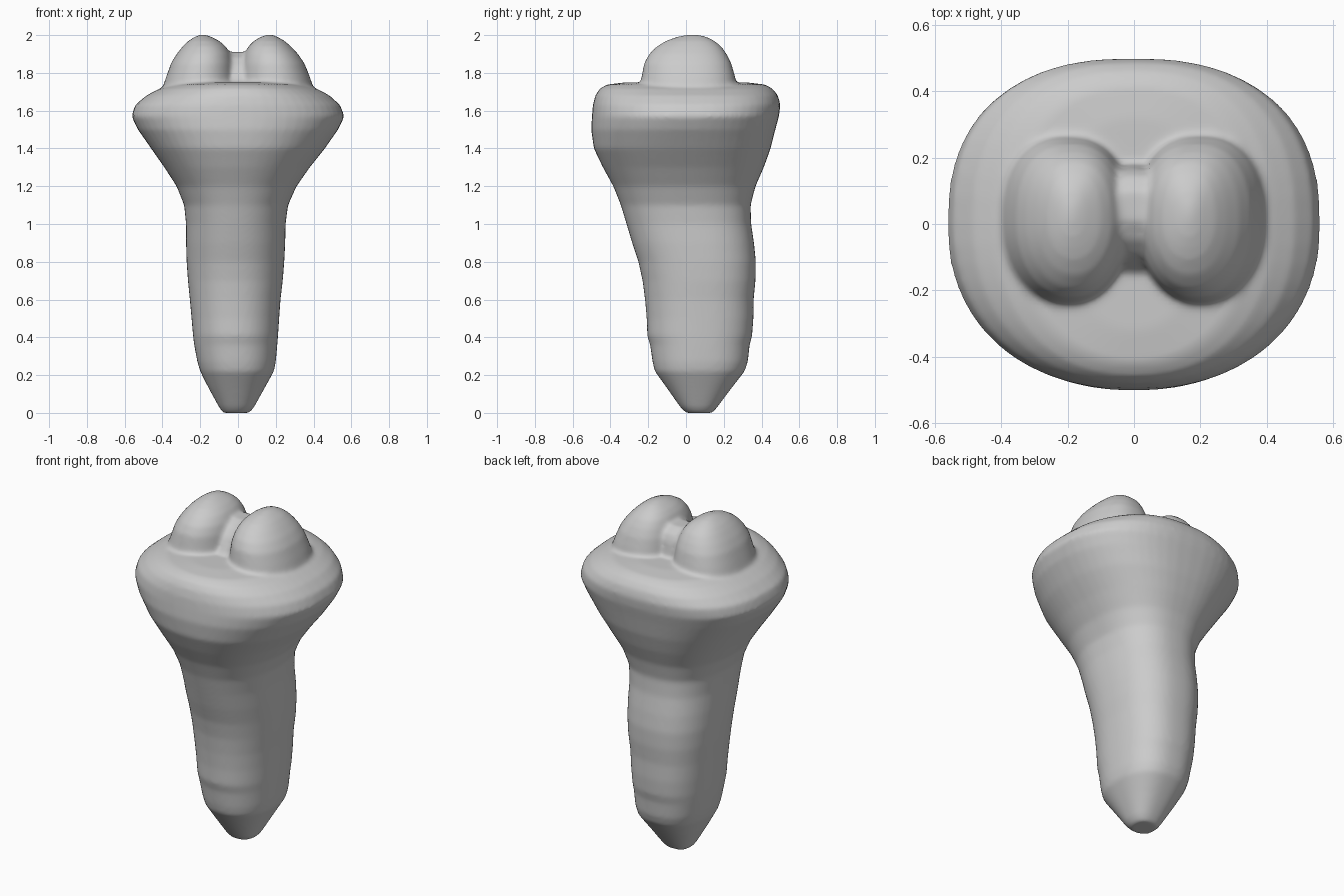
import bpy, bmesh, math

N = 56  # points per ring


def spow(v, p):
    return math.copysign(abs(v) ** p, v)


def loft(bm, rows, n_front=2.0, n_back=2.0):
    """Closed skin through superellipse rings: (z, xmin, xmax, ymin, ymax)."""
    rings = []
    for z, x0, x1, y0, y1 in rows:
        cx, rx, cy, ry = (x0 + x1) / 2, (x1 - x0) / 2, (y0 + y1) / 2, (y1 - y0) / 2
        ring = []
        for i in range(N):
            a = 2 * math.pi * i / N
            c, s = math.cos(a), math.sin(a)
            p = 2 / (n_back if s > 0 else n_front)
            ring.append(bm.verts.new((cx + rx * spow(c, p), cy + ry * spow(s, p), z)))
        rings.append(ring)
    for a, b in zip(rings, rings[1:]):
        for i in range(N):
            j = (i + 1) % N
            bm.faces.new((a[i], a[j], b[j], b[i]))
    bm.faces.new(rings[0][::-1])
    bm.faces.new(rings[-1])


bm = bmesh.new()

# Tapered stem flaring into the wide rounded cap
loft(bm, [
    (0.00, -0.08, 0.06, 0.00, 0.14),
    (0.03, -0.10, 0.085, -0.03, 0.165),
    (0.13, -0.155, 0.14, -0.10, 0.24),
    (0.22, -0.20, 0.19, -0.165, 0.31),
    (0.27, -0.215, 0.20, -0.177, 0.327),
    (0.36, -0.232, 0.208, -0.19, 0.337),
    (0.41, -0.238, 0.212, -0.205, 0.35),
    (0.50, -0.246, 0.218, -0.208, 0.357),
    (0.60, -0.255, 0.225, -0.217, 0.358),
    (0.70, -0.265, 0.237, -0.23, 0.368),
    (0.80, -0.272, 0.245, -0.252, 0.37),
    (0.90, -0.275, 0.25, -0.285, 0.36),
    (1.00, -0.275, 0.252, -0.315, 0.345),
    (1.10, -0.285, 0.265, -0.345, 0.342),
    (1.20, -0.325, 0.31, -0.385, 0.368),
    (1.30, -0.39, 0.38, -0.44, 0.412),
    (1.40, -0.46, 0.46, -0.488, 0.448),
    (1.50, -0.53, 0.53, -0.502, 0.473),
    (1.57, -0.564, 0.564, -0.498, 0.492),
    (1.63, -0.545, 0.54, -0.493, 0.50),
    (1.68, -0.485, 0.485, -0.48, 0.487),
    (1.715, -0.42, 0.42, -0.458, 0.46),
    (1.738, -0.35, 0.35, -0.42, 0.42),
    (1.75, -0.20, 0.20, -0.32, 0.32),
], 2.2, 2.45)

# Twin domed lobes, slightly different from each other
loft(bm, [
    (1.60, -0.40, 0.00, -0.25, 0.27),
    (1.72, -0.40, -0.005, -0.247, 0.268),
    (1.78, -0.38, -0.015, -0.235, 0.258),
    (1.85, -0.355, -0.025, -0.222, 0.24),
    (1.90, -0.325, -0.04, -0.195, 0.215),
    (1.94, -0.293, -0.065, -0.155, 0.187),
    (1.97, -0.262, -0.10, -0.105, 0.15),
    (1.99, -0.23, -0.14, -0.05, 0.11),
    (2.003, -0.20, -0.175, 0.01, 0.06),
], 2.1, 2.4)
loft(bm, [
    (1.60, 0.00, 0.405, -0.25, 0.27),
    (1.72, 0.00, 0.40, -0.245, 0.27),
    (1.78, 0.01, 0.38, -0.235, 0.26),
    (1.85, 0.02, 0.352, -0.222, 0.24),
    (1.90, 0.035, 0.318, -0.195, 0.215),
    (1.94, 0.055, 0.28, -0.155, 0.187),
    (1.97, 0.085, 0.246, -0.105, 0.15),
    (1.99, 0.12, 0.21, -0.05, 0.11),
    (2.003, 0.155, 0.18, 0.01, 0.06),
], 2.1, 2.4)

# Low saddle bridging the lobes
loft(bm, [
    (1.65, -0.08, 0.08, -0.15, 0.19),
    (1.76, -0.08, 0.08, -0.14, 0.18),
    (1.84, -0.08, 0.08, -0.09, 0.165),
    (1.88, -0.08, 0.08, -0.05, 0.145),
    (1.91, -0.07, 0.07, 0.01, 0.10),
], 3, 3)

bmesh.ops.recalc_face_normals(bm, faces=bm.faces)
mesh = bpy.data.meshes.new("lobed_stalk")
bm.to_mesh(mesh)
bm.free()
body = bpy.data.objects.new("lobed_stalk", mesh)
bpy.context.collection.objects.link(body)

# One flat grey
grey = bpy.data.materials.new("light grey")
grey.diffuse_color = (0.6, 0.6, 0.6, 1)
mesh.materials.append(grey)

# Fuse the parts and soften the joints
fuse = body.modifiers.new("fuse", 'REMESH')
fuse.mode = 'VOXEL'
fuse.voxel_size = 0.012
fuse.use_smooth_shade = True
soften = body.modifiers.new("soften", 'SMOOTH')
soften.factor = 0.5
soften.iterations = 8
